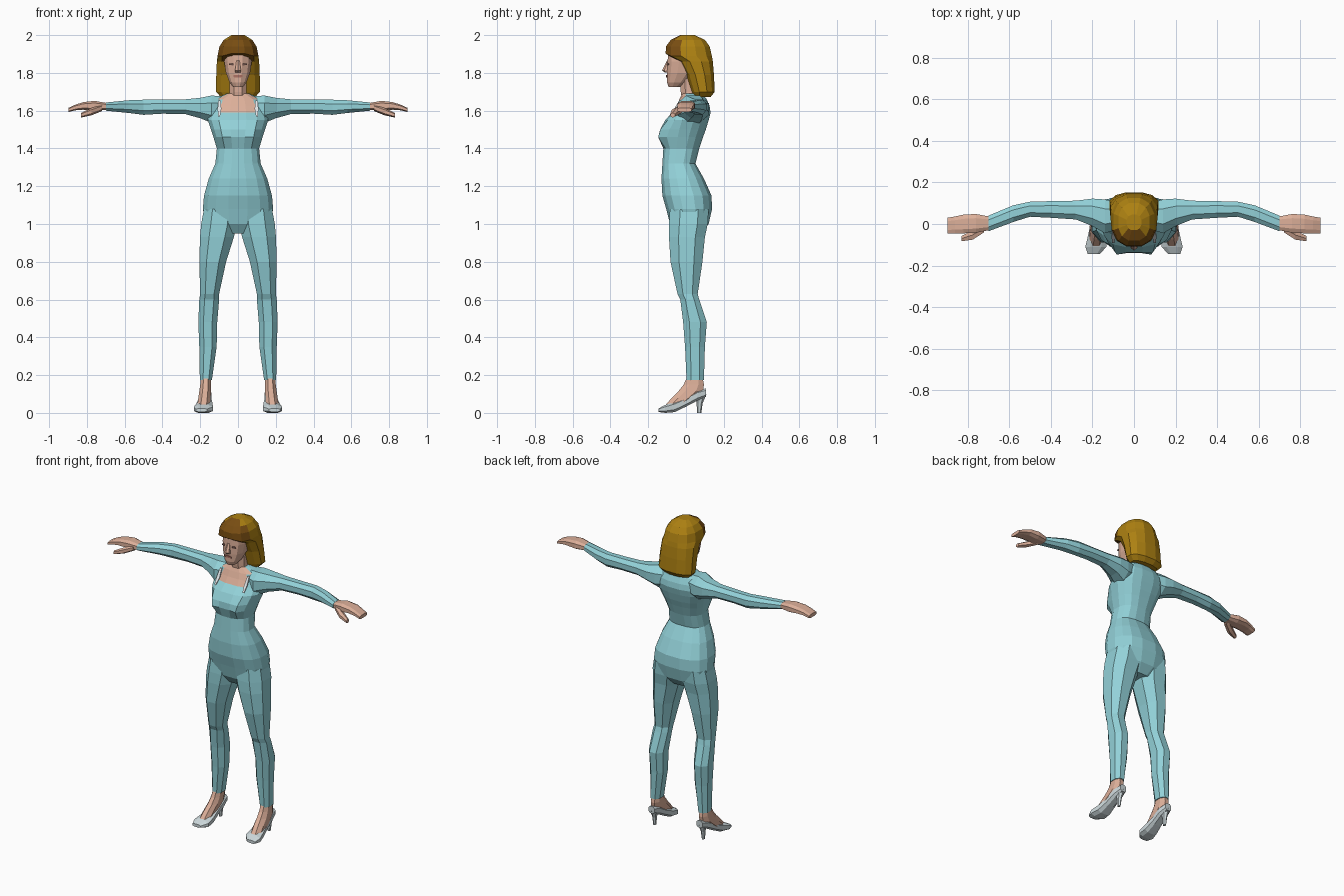
import bpy, bmesh, math


def material(name, rgb):
    m = bpy.data.materials.new(name)
    m.diffuse_color = (*rgb, 1)
    return m


BLUE = material("pale blue cloth", (0.29, 0.64, 0.69))
SKIN = material("skin", (0.72, 0.43, 0.32))
GOLD = material("golden hair", (0.42, 0.22, 0.006))
BROWN = material("brown fringe", (0.19, 0.075, 0.006))
SHOE = material("shoe grey white", (0.60, 0.68, 0.70))
WHITE = material("white trim", (0.80, 0.84, 0.86))
SHADE = material("dusky eyelid", (0.25, 0.13, 0.11))
LIP = material("lip", (0.42, 0.17, 0.13))


def ring(axis, t, a0, a1, b0, b1, n, p):
    """Rounded cross-section across an axis, fitted to a box."""
    pts = []
    for i in range(n):
        ang = 2 * math.pi * (i + 0.5) / n
        c, s = math.cos(ang), math.sin(ang)
        k = math.cos(math.pi / n) ** (2 / p)
        a = (a0 + a1) / 2 + (a1 - a0) / 2 * math.copysign(abs(c) ** (2 / p), c) / k
        b = (b0 + b1) / 2 + (b1 - b0) / 2 * math.copysign(abs(s) ** (2 / p), s) / k
        pts.append({'x': (t, a, b), 'y': (a, t, b), 'z': (a, b, t)}[axis])
    return pts


def loft(name, axis, rows, mats, n=8, p=2.2, mirror=False, rule=None, warp=None):
    """Skin a list of (position, a0, a1, b0, b1) sections, capped at both ends."""
    bm = bmesh.new()
    loops = [[bm.verts.new(q) for q in ring(axis, *r, n, p)] for r in rows]
    for lo, hi in zip(loops, loops[1:]):
        for i in range(n):
            j = (i + 1) % n
            bm.faces.new((lo[i], lo[j], hi[j], hi[i]))
    bm.faces.new(loops[0])
    bm.faces.new(loops[-1])
    if warp:
        for v in bm.verts:
            warp(v.co)
    bmesh.ops.recalc_face_normals(bm, faces=bm.faces)
    if rule:
        for f in bm.faces:
            f.material_index = rule(f.calc_center_median())
    me = bpy.data.meshes.new(name)
    bm.to_mesh(me)
    bm.free()
    for m in mats:
        me.materials.append(m)
    ob = bpy.data.objects.new(name, me)
    bpy.context.collection.objects.link(ob)
    if mirror:
        ob.modifiers.new("mirror", 'MIRROR')
    return ob


# Torso with bust and a scooped neckline
def bust(co):
    if co.y < -0.06 and 1.43 < co.z < 1.55:
        fall = max(0, 1 - abs(abs(co.x) - 0.075) / 0.07)
        co.y -= 0.045 * fall * (1 if co.z < 1.52 else 0.4)


torso = [(0.95, -.10, .10, -.05, .08), (1.0, -.17, .17, -.085, .12),
         (1.08, -.186, .186, -.105, .138), (1.15, -.18, .18, -.125, .135),
         (1.24, -.155, .155, -.13, .095), (1.32, -.12, .12, -.125, .05),
         (1.40, -.112, .112, -.12, .07), (1.46, -.13, .13, -.12, .09),
         (1.50, -.143, .143, -.115, .105), (1.55, -.16, .16, -.10, .12),
         (1.59, -.155, .155, -.07, .13), (1.625, -.145, .145, -.05, .125),
         (1.66, -.125, .125, -.035, .11), (1.69, -.06, .06, -.02, .085)]
loft("torso", 'z', torso, [BLUE, SKIN], n=16, p=2.5, warp=bust,
     rule=lambda c: int(c.z > 1.59 and c.y < 0 and abs(c.x) < 0.085))

# Neckline ribbons
loft("neckline_ribbon", 'z', [(1.57, .095, .105, -.092, -.084),
     (1.61, .088, .108, -.062, -.054), (1.655, .092, .104, -.036, -.028)],
     [WHITE], n=4, mirror=True)

# Trouser legs
loft("leg", 'z', [(1.08, .01, .18, -.085, .12), (1.0, .004, .195, -.09, .115),
     (.93, .022, .201, -.09, .10), (.80, .063, .205, -.082, .087),
     (.63, .10, .20, -.045, .062), (.60, .10, .205, -.03, .07),
     (.48, .11, .21, -.015, .11), (.35, .113, .205, -.005, .10),
     (.175, .138, .202, .003, .095)], [BLUE], n=8, p=2.3, mirror=True)

# Sleeves
loft("sleeve", 'x', [(.07, -.02, .10, 1.55, 1.675), (.14, -.045, .118, 1.535, 1.68),
     (.20, -.01, .122, 1.56, 1.668), (.28, .022, .112, 1.582, 1.66),
     (.40, .03, .11, 1.584, 1.658), (.50, .035, .107, 1.578, 1.658),
     (.58, .01, .09, 1.588, 1.655), (.70, -.035, .04, 1.60, 1.643)],
     [BLUE], n=8, mirror=True)

# Hands with thumbs
loft("hand", 'x', [(.69, -.028, .035, 1.604, 1.64), (.76, -.042, .048, 1.60, 1.652),
     (.82, -.045, .045, 1.605, 1.645), (.86, -.045, .036, 1.602, 1.632),
     (.897, -.045, .03, 1.593, 1.615)], [SKIN], n=8, p=3, mirror=True)
loft("thumb", 'x', [(.72, -.04, .0, 1.60, 1.63), (.775, -.075, -.03, 1.578, 1.612),
     (.83, -.083, -.058, 1.565, 1.587)], [SKIN], n=6, mirror=True)

# Feet, shoes and heels
loft("foot", 'z', [(.20, .145, .195, .01, .085), (.15, .143, .20, -.012, .095),
     (.115, .143, .205, -.04, .09), (.08, .145, .21, -.075, .05),
     (.045, .148, .215, -.105, .0)], [SKIN], n=8, mirror=True)
loft("shoe", 'y', [(.107, .15, .192, .085, .13), (.06, .14, .204, .065, .12),
     (.0, .14, .21, .033, .085), (-.06, .134, .222, .004, .06),
     (-.11, .133, .234, .0, .042), (-.145, .165, .222, .005, .024)],
     [SHOE], n=8, p=2.8, mirror=True)
loft("heel", 'z', [(.10, .15, .192, .05, .105), (.05, .162, .184, .058, .086),
     (.0, .166, .18, .06, .08)], [SHOE], n=6, mirror=True)

# Neck, head and nose
loft("neck", 'z', [(1.65, -.055, .055, -.02, .08), (1.70, -.045, .045, -.028, .06),
     (1.79, -.045, .045, -.03, .06)], [SKIN], n=8)
loft("head", 'z', [(1.725, -.026, .026, -.092, -.03), (1.75, -.045, .045, -.10, .01),
     (1.80, -.064, .064, -.10, .06), (1.86, -.073, .073, -.097, .08),
     (1.93, -.068, .068, -.095, .08)], [SKIN], n=12, p=2.3)
loft("nose", 'z', [(1.803, -.015, .015, -.11, -.08), (1.813, -.016, .016, -.124, -.08),
     (1.865, -.008, .008, -.10, -.08)], [SKIN], n=6)

# Painted facial features
loft("eye", 'z', [(1.843, .02, .048, -.0975, -.089), (1.851, .022, .046, -.0975, -.089)],
     [SHADE], n=6, mirror=True)
loft("lips", 'z', [(1.776, -.022, .022, -.105, -.096), (1.788, -.024, .024, -.105, -.096)],
     [LIP], n=8)


# Bobbed hair, swept back below the brow, with a darker fringe
def parting(co):
    if co.y < -0.07 and co.z < 1.91:
        co.z += 0.03 * max(0, 1 - abs(co.x) / 0.06)


loft("hair", 'z', [(1.672, -.09, .09, .04, .13), (1.70, -.117, .117, .03, .152),
     (1.79, -.115, .115, .0, .148), (1.86, -.112, .112, -.04, .142),
     (1.89, -.108, .108, -.108, .137), (1.94, -.098, .098, -.106, .125),
     (1.975, -.075, .075, -.08, .10), (2.0, -.035, .035, -.03, .045)],
     [GOLD, BROWN], n=12, p=2.4, warp=parting,
     rule=lambda c: int(c.z > 1.865 and c.y < -0.04))
